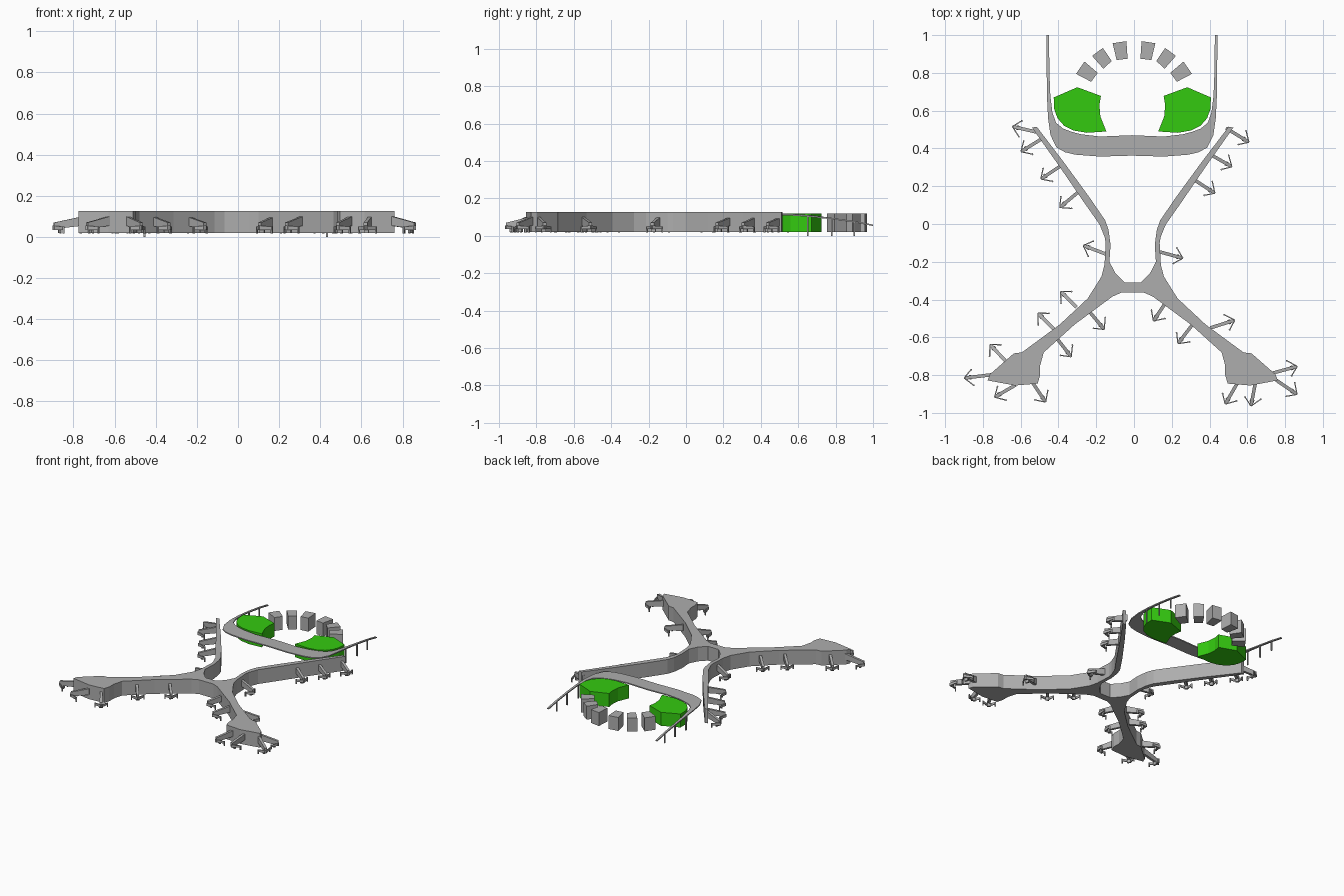
import bpy, bmesh, math
from mathutils import Vector

if "Cube" in bpy.data.objects:
    bpy.data.objects.remove(bpy.data.objects["Cube"])


def material(name, rgb):
    m = bpy.data.materials.new(name)
    m.diffuse_color = (*rgb, 1)
    m.use_nodes = True
    m.node_tree.nodes["Principled BSDF"].inputs["Base Color"].default_value = m.diffuse_color
    return m


GREY = material("light grey", (0.42, 0.42, 0.42))
GREEN = material("bright green", (0.034, 0.59, 0.005))


def finish(name, bm, mat):
    bmesh.ops.recalc_face_normals(bm, faces=bm.faces)
    me = bpy.data.meshes.new(name)
    bm.to_mesh(me)
    bm.free()
    me.materials.append(mat)
    ob = bpy.data.objects.new(name, me)
    bpy.context.collection.objects.link(ob)
    return ob


def solid(bm, bottom, top):
    """Closed prism between two matching rings of 3D points."""
    b = [bm.verts.new(p) for p in bottom]
    t = [bm.verts.new(p) for p in top]
    n = len(b)
    bm.faces.new(b[::-1])
    bm.faces.new(t)
    for i in range(n):
        j = (i + 1) % n
        bm.faces.new((b[i], b[j], t[j], t[i]))


def prism(bm, outline, z0, z1):
    solid(bm, [(x, y, z0) for x, y in outline], [(x, y, z1) for x, y in outline])


def beam(bm, a, b, w, za, zb):
    """Straight bar from a to b; za and zb are (low, high) at each end."""
    a, b = Vector(a), Vector(b)
    d = (b - a).normalized()
    s = Vector((-d.y, d.x)) * w / 2
    ring = [(a + s, za), (a - s, za), (b - s, zb), (b + s, zb)]
    solid(bm, [(p.x, p.y, z[0]) for p, z in ring], [(p.x, p.y, z[1]) for p, z in ring])


def flip(pts, axis):
    return [(2 * axis - x, y) for x, y in pts]


# Terminal: X-shaped outline, left half mirrored
half = [(0, -.31), (-.05, -.31), (-.098, -.262), (-.13, -.2), (-.124, -.11),
        (-.135, -.03), (-.153, .02), (-.235, .14), (-.37, .325), (-.515, .515),
        (-.54, .51), (-.395, .305), (-.265, .115), (-.182, -.003), (-.155, -.07),
        (-.15, -.1), (-.156, -.215), (-.172, -.278), (-.245, -.394), (-.393, -.532),
        (-.594, -.68), (-.636, -.685), (-.763, -.796), (-.775, -.828), (-.63, -.855),
        (-.51, -.845), (-.497, -.80), (-.497, -.75), (-.478, -.68), (-.314, -.532),
        (-.114, -.384), (-.066, -.363), (0, -.363)]
AX = -.007
outline = half[1:-1] + flip(half[1:-1], AX)[::-1]
bm = bmesh.new()
prism(bm, outline, .02, .126)
finish("terminal_building", bm, GREY)

# Jet bridges: (start x, y, end x, y)
bridges = [
    (-.53, .49, -.64, .515), (-.49, .45, -.595, .385), (-.40, .30, -.49, .24),
    (-.30, .165, -.39, .09), (-.16, -.155, -.265, -.115), (-.315, -.43, -.385, -.36),
    (-.435, -.545, -.505, -.475), (-.685, -.72, -.76, -.64), (-.77, -.80, -.895, -.815),
    (-.64, -.86, -.735, -.915), (-.53, -.85, -.47, -.94), (-.405, -.61, -.335, -.70),
    (-.235, -.465, -.16, -.555), (.50, .50, .605, .435), (.41, .365, .515, .305),
    (.325, .23, .425, .165), (.145, -.15, .255, -.18), (.165, -.42, .105, -.51),
    (.30, -.545, .235, -.63), (.42, -.545, .53, -.51), (.54, -.855, .485, -.95),
    (.64, -.855, .62, -.96), (.765, -.835, .86, -.90), (.75, -.785, .86, -.755)]
for i, (x0, y0, x1, y1) in enumerate(bridges):
    bm = bmesh.new()
    a, e = Vector((x0, y0)), Vector((x1, y1))
    d = (e - a).normalized()
    s = Vector((-d.y, d.x))
    a = a - d * .015
    beam(bm, a, e, .018, (.055, .1), (.038, .07))           # sloping tunnel
    for k, ln in ((1, .06), (-1, .055)):                     # swept thin arms
        tip = e + (-d * .68 + s * k * .73) * ln
        beam(bm, e + d * .004, tip, .006, (.035, .055), (.035, .05))
        beam(bm, tip - s * .004, tip + s * .004, .008, (.018, .05), (.018, .05))
    m = a.lerp(e, .8)                                        # wheel leg
    beam(bm, m - s * .012, m + s * .012, .012, (.02, .045), (.02, .045))
    finish(f"jet_bridge_{i + 1}", bm, GREY)

# Elevated road: (outer x, y, inner x, y, top z), left half mirrored
RX = -.011
rows = [(-.464, 1.0, -.45, 1.0, .06), (-.463, .9, -.449, .9, .079), (-.462, .78, -.447, .78, .096),
        (-.46, .66, -.443, .68, .109), (-.455, .56, -.432, .59, .116), (-.442, .47, -.412, .535, .118),
        (-.41, .405, -.375, .505, .118), (-.365, .38, -.33, .488, .118), (-.31, .367, -.28, .475, .118),
        (-.18, .357, -.18, .463, .118), (RX, .362, RX, .47, .118)]
rows += [(2 * RX - a, b, 2 * RX - c, d, z) for a, b, c, d, z in rows[-2::-1]]
bm = bmesh.new()
prev = None
for a, b, c, d, z in rows:
    ring = [bm.verts.new(p) for p in ((a, b, z), (c, d, z), (c, d, z - .008), (a, b, z - .008))]
    if prev:
        for k in range(4):
            bm.faces.new((prev[k], prev[(k + 1) % 4], ring[(k + 1) % 4], ring[k]))
    else:
        bm.faces.new(ring)
    prev = ring
bm.faces.new(prev[::-1])
finish("elevated_road", bm, GREY)

# Thin posts below the ramps
bm = bmesh.new()
for side in (-1, 1):
    for y, z in ((.65, .105), (.78, .09), (.9, .073)):
        x = RX + side * .444
        beam(bm, (x, y - .004), (x, y + .004), .008, (0, z), (0, z))
finish("ramp_posts", bm, GREY)

# Green garage blocks inside the loop
garage = [(-.425, .67), (-.30, .724), (-.175, .678), (-.183, .63), (-.178, .57), (-.146, .49),
          (-.25, .483), (-.32, .495), (-.37, .52), (-.405, .56), (-.423, .61)]
for name, pts in (("left", garage), ("right", flip(garage, -.009))):
    bm = bmesh.new()
    prism(bm, pts, .02, .12)
    finish(f"{name}_green_garage", bm, GREEN)

# Ring of small wedge-shaped buildings
wedges = [[(-.113, .957), (-.04, .968), (-.034, .875), (-.092, .868)],
          [(-.222, .89), (-.165, .932), (-.118, .863), (-.162, .822)],
          [(-.307, .795), (-.262, .86), (-.192, .80), (-.227, .753)]]
for i, w in enumerate(wedges):
    for name, pts in (("left", w), ("right", flip(w, 0))):
        bm = bmesh.new()
        prism(bm, pts, .02, .12)
        finish(f"{name}_ring_building_{i + 1}", bm, GREY)
